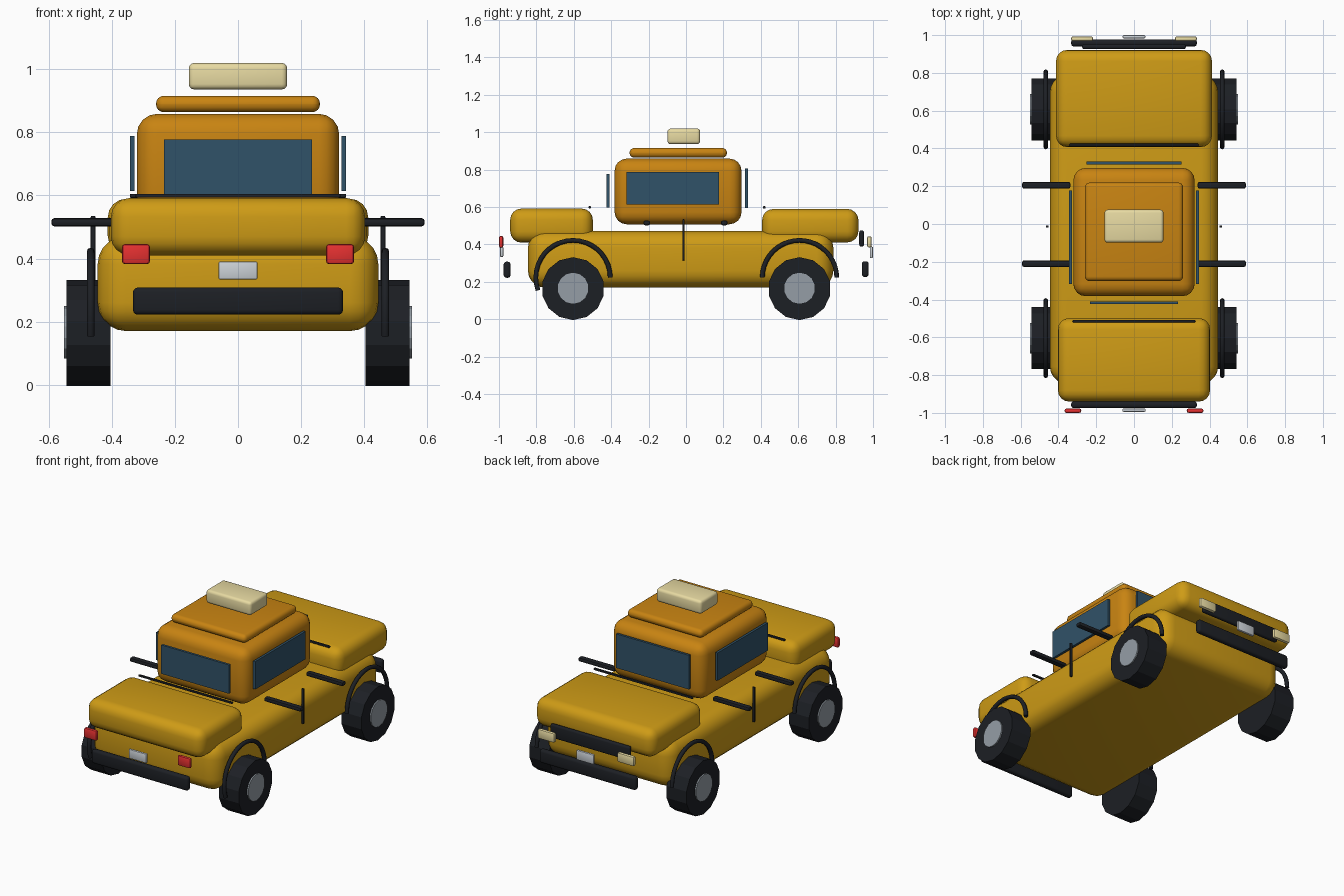
import bpy, math
from mathutils import Matrix

if "Cube" in bpy.data.objects:
    bpy.data.objects.remove(bpy.data.objects["Cube"])


def material(name, rgb):
    m = bpy.data.materials.new(name)
    m.diffuse_color = (*rgb, 1)
    m.use_nodes = True
    m.node_tree.nodes["Principled BSDF"].inputs["Base Color"].default_value = m.diffuse_color
    return m


YELLOW = material("body_yellow", (0.62, 0.33, 0.008))
ORANGE = material("cabin_orange", (0.58, 0.23, 0.006))
BLACK = material("black_trim", (0.012, 0.014, 0.018))
GLASS = material("blue_glass", (0.03, 0.085, 0.14))
CREAM = material("cream_lamp", (0.80, 0.70, 0.36))
RED = material("red_lamp", (0.78, 0.03, 0.03))
METAL = material("hub_grey", (0.30, 0.34, 0.38))
PLATE = material("plate_grey", (0.60, 0.64, 0.68))


def finish(ob, name, mat):
    ob.name = name
    ob.data.materials.append(mat)
    bpy.ops.object.shade_smooth_by_angle(angle=math.radians(30))
    return ob


def box(name, x, y, z, mat, bevel=0.0, segments=4):
    """Rounded box from (min, max) ranges."""
    bpy.ops.mesh.primitive_cube_add(size=1)
    ob = bpy.context.object
    size = [r[1] - r[0] for r in (x, y, z)]
    centre = [(r[1] + r[0]) / 2 for r in (x, y, z)]
    ob.data.transform(Matrix.Diagonal((*size, 1)))
    ob.location = centre
    if bevel:
        mod = ob.modifiers.new("round", 'BEVEL')
        mod.width, mod.segments = bevel, segments
        bpy.ops.object.modifier_apply(modifier=mod.name)
    return finish(ob, name, mat)


def pair(name, x, y, z, mat, bevel=0.0):
    """Same box on both sides of x = 0."""
    box(name + "_right", x, y, z, mat, bevel, 2)
    box(name + "_left", (-x[1], -x[0]), y, z, mat, bevel, 2)


def cylinder(name, x0, x1, y, z, radius, mat):
    bpy.ops.mesh.primitive_cylinder_add(vertices=14, radius=radius, depth=abs(x1 - x0))
    ob = bpy.context.object
    ob.data.transform(Matrix.Rotation(math.pi / 2, 4, 'Z') @ Matrix.Rotation(math.pi / 2, 4, 'X'))
    ob.location = ((x0 + x1) / 2, y, z)
    ob.name = name
    ob.data.materials.append(mat)


def arch(name, x, y, z, radius, end_angle):
    """Bent tube over a wheel."""
    cu = bpy.data.curves.new(name, 'CURVE')
    cu.dimensions = '3D'
    cu.bevel_depth, cu.bevel_resolution, cu.use_fill_caps = 0.0125, 2, True
    n = 21
    sp = cu.splines.new('POLY')
    sp.points.add(n - 1)
    for i, p in enumerate(sp.points):
        a = math.radians(end_angle) * i / (n - 1)
        p.co = (x, y + radius * math.cos(a), z + radius * math.sin(a), 1)
    sp.use_smooth = True
    ob = bpy.data.objects.new(name, cu)
    cu.materials.append(BLACK)
    bpy.context.collection.objects.link(ob)


# Main bodywork
box("lower_body", (-.445, .445), (-.845, .788), (.17, .472), YELLOW, .09, 5)
box("front_hood", (-.403, .403), (-.94, -.498), (.41, .592), YELLOW, .06)
box("rear_trunk", (-.413, .413), (.407, .922), (.411, .590), YELLOW, .06)
box("cabin", (-.321, .321), (-.382, .297), (.508, .859), ORANGE, .065)
box("roof_panel", (-.26, .26), (-.302, .219), (.864, .916), ORANGE, .025)
box("roof_sign", (-.156, .156), (-.099, .076), (.936, 1.02), CREAM, .017, 3)

# Windows
box("front_window", (-.234, .234), (-.424, -.409), (.598, .778), GLASS)
box("back_window", (-.252, .252), (.316, .331), (.594, .807), GLASS)
pair("side_window", (.328, .343), (-.318, .177), (.614, .788), GLASS)

# Thin black trim
box("front_wiper_strip", (-.325, .325), (-.522, -.508), (.593, .605), BLACK, .004, 2)
box("rear_wiper_strip", (-.343, .343), (.411, .425), (.592, .605), BLACK, .004, 2)
pair("door_seam", (.452, .467), (-.019, -.008), (.315, .535), BLACK, .003)
pair("front_side_bar", (.337, .592), (-.228, -.192), (.502, .528), BLACK, .010)
pair("rear_side_bar", (.337, .592), (.187, .223), (.502, .528), BLACK, .010)

# Bumpers, grille, lamps and plates
box("front_bumper", (-.333, .333), (-.975, -.938), (.222, .308), BLACK, .015, 3)
box("rear_bumper", (-.333, .333), (.940, .977), (.226, .310), BLACK, .015, 3)
box("rear_grille", (-.275, .275), (.926, .952), (.389, .475), BLACK, .011, 3)
box("front_plate", (-.062, .062), (-.994, -.977), (.333, .391), PLATE, .006, 2)
box("rear_plate", (-.060, .060), (.983, 1.0), (.327, .388), PLATE, .006, 2)
pair("front_lamp", (.279, .368), (-1.0, -.977), (.382, .446), RED, .010)
pair("rear_lamp", (.217, .333), (.968, .993), (.384, .444), CREAM, .010)

# Wheels, hubs and arches
for side, sx in (("right", 1), ("left", -1)):
    for end, y, sweep in (("front", -.604, 200), ("rear", .607, 180)):
        tag = end + "_" + side
        cylinder(tag + "_wheel", sx * .405, sx * .543, y, .164, .168, BLACK)
        cylinder(tag + "_hub", sx * .50, sx * .551, y, .166, .083, METAL)
        arch(tag + "_arch", sx * .467, y, .223, .199, sweep)
